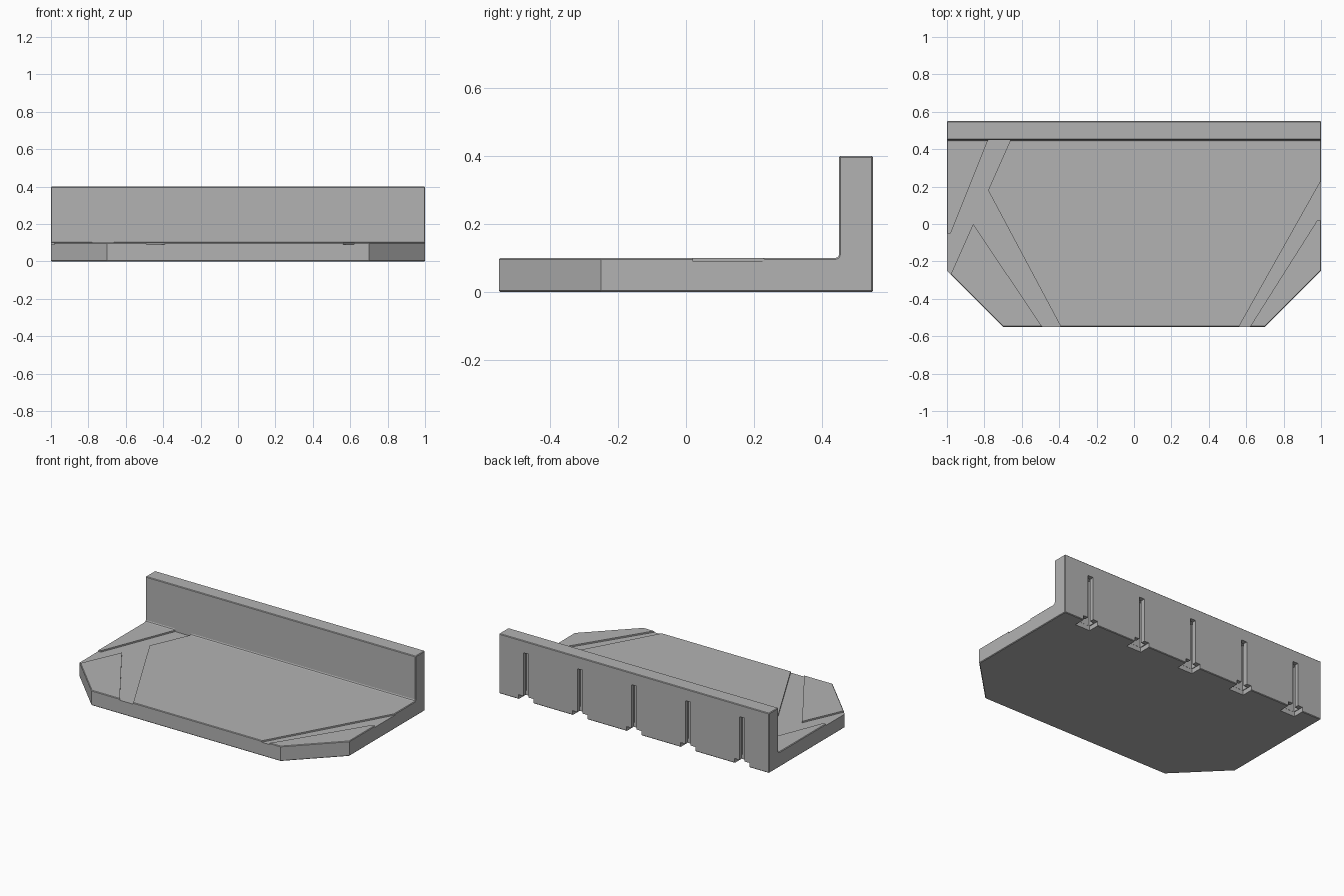
import bpy
import bmesh
from mathutils import Vector

if "Cube" in bpy.data.objects:
    bpy.data.objects.remove(bpy.data.objects["Cube"])

grey = bpy.data.materials.new("plain grey")
grey.use_nodes = True
colour = (0.45, 0.45, 0.45, 1)
grey.diffuse_color = colour
grey.node_tree.nodes["Principled BSDF"].inputs["Base Color"].default_value = colour


def prism(name, base, direction):
    """Extrude a flat outline of 3D points along a direction."""
    bm = bmesh.new()
    face = bm.faces.new([bm.verts.new(p) for p in base])
    result = bmesh.ops.extrude_face_region(bm, geom=[face], use_keep_orig=True)
    moved = [g for g in result["geom"] if isinstance(g, bmesh.types.BMVert)]
    bmesh.ops.translate(bm, verts=moved, vec=direction)
    bmesh.ops.recalc_face_normals(bm, faces=bm.faces)
    mesh = bpy.data.meshes.new(name)
    bm.to_mesh(mesh)
    bm.free()
    mesh.materials.append(grey)
    obj = bpy.data.objects.new(name, mesh)
    bpy.context.collection.objects.link(obj)
    return obj


def box(name, x, half_width, y0, y1, z0, z1):
    outline = [(x - half_width, y0, z0), (x + half_width, y0, z0),
               (x + half_width, y1, z0), (x - half_width, y1, z0)]
    return prism(name, outline, (0, 0, z1 - z0))


# Shelf: L-shaped section swept across the width
FRONT, BACK, TOP = -0.55, 0.55, 0.1
section = [(FRONT, 0), (BACK, 0), (BACK, 0.4), (0.45, 0.4),
           (0.45, 0.11), (0.447, 0.103), (0.44, TOP), (FRONT, TOP)]
shelf = prism("shelf", [(-1, y, z) for y, z in section], (2, 0, 0))

# Clipped front corners
bm = bmesh.new()
bm.from_mesh(shelf.data)
for side in (-1, 1):
    cut = bmesh.ops.bisect_plane(
        bm, geom=bm.verts[:] + bm.edges[:] + bm.faces[:],
        plane_co=(side, -0.25, 0), plane_no=(side, -1, 0), clear_outer=True)
    rim = [g for g in cut["geom_cut"] if isinstance(g, bmesh.types.BMEdge)]
    bmesh.ops.holes_fill(bm, edges=rim)
bmesh.ops.recalc_face_normals(bm, faces=bm.faces)

# Fine bevel on the square edges
square = [e for e in bm.edges if e.is_manifold and e.calc_face_angle() > 1.2]
bmesh.ops.bevel(bm, geom=square, offset=0.004, segments=1, affect="EDGES")
bm.to_mesh(shelf.data)
bm.free()

# Shallow decorative channels in the deck
forked = [(-0.78, 0.45), (-0.66, 0.45), (-0.78, 0.18), (-0.38, -0.57),
          (-0.477, -0.57), (-0.86, 0), (-0.98, -0.27), (-1.1, -0.27),
          (-1.1, -0.05), (-0.98, -0.05)]
straight = [(0.549, -0.57), (0.607, -0.57), (0.98, 0.02), (1.1, 0.02),
            (1.1, 0.41)]
cutters = [prism("channel_cutter", [(x, y, 0.09) for x, y in path], (0, 0, 0.1))
           for path in (forked, straight)]

# Hanging slots in the back: narrow neck, wide hidden track, open entry
for x in (-0.8, -0.4, 0, 0.4, 0.8):
    cutters += [box("neck_cutter", x, 0.02, 0.5, 0.6, -0.05, 0.32),
                box("track_cutter", x, 0.05, 0.475, 0.52, -0.05, 0.335),
                box("entry_cutter", x, 0.055, 0.474, 0.6, -0.05, 0.03)]

for cutter in cutters:
    cutter.hide_render = True
    mod = shelf.modifiers.new("cut", "BOOLEAN")
    mod.operation = "DIFFERENCE"
    mod.solver = "EXACT"
    mod.object = cutter

# Bake the cuts and discard the cutters
evaluated = shelf.evaluated_get(bpy.context.evaluated_depsgraph_get())
baked = bpy.data.meshes.new_from_object(evaluated)
shelf.modifiers.clear()
shelf.data = baked
for cutter in cutters:
    bpy.data.objects.remove(cutter)
